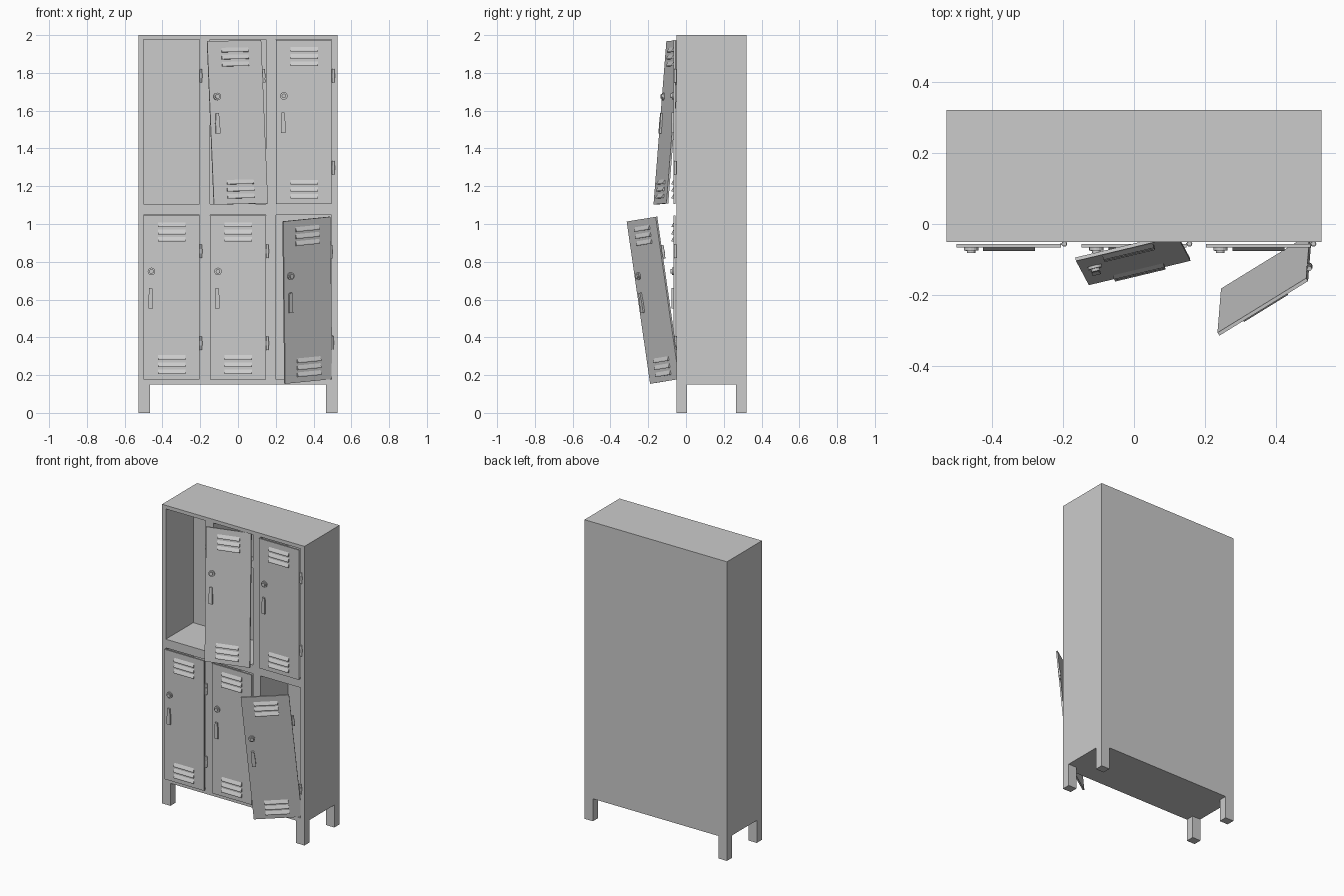
import bpy, bmesh
from mathutils import Matrix, Vector

if "Cube" in bpy.data.objects:
    bpy.data.objects.remove(bpy.data.objects["Cube"])

W, H, T = 0.294, 0.868, 0.01            # door width, height, thickness
COLS = (-0.499, -0.147, 0.202)          # left edge of each door column
ROWS = (0.176, 1.105)                   # bottom edge of each door row


def finish(bm, name, matrix=None):
    bmesh.ops.recalc_face_normals(bm, faces=bm.faces)
    me = bpy.data.meshes.new(name)
    bm.to_mesh(me)
    bm.free()
    ob = bpy.data.objects.new(name, me)
    bpy.context.collection.objects.link(ob)
    if matrix:
        ob.matrix_world = matrix
    return ob


def box(bm, lo, hi):
    lo, hi = Vector(lo), Vector(hi)
    m = Matrix.Translation((lo + hi) / 2) @ Matrix.Diagonal((*(hi - lo), 1))
    bmesh.ops.create_cube(bm, size=1, matrix=m)


def cyl(bm, centre, r, depth, along_y=False, sides=16):
    rot = Matrix.Rotation(1.5707963, 4, 'X') if along_y else Matrix.Identity(4)
    bmesh.ops.create_cone(bm, cap_ends=True, segments=sides, radius1=r, radius2=r,
                          depth=depth, matrix=Matrix.Translation(centre) @ rot)


def prism(bm, pts, offset):
    face = bm.faces.new([bm.verts.new(p) for p in pts])
    new = bmesh.ops.extrude_face_region(bm, geom=[face])['geom']
    bmesh.ops.translate(bm, vec=offset, verts=[v for v in new if isinstance(v, bmesh.types.BMVert)])
    bm.faces.ensure_lookup_table()


def hinges(matrix, levels):
    bm = bmesh.new()
    for z in levels:
        cyl(bm, (W + 0.009, T, z), 0.0065, 0.072, sides=12)
        cyl(bm, (W + 0.009, T, z), 0.008, 0.024, sides=12)
        box(bm, (W - 0.001, T - 0.001, z - 0.034), (W + 0.012, T + 0.003, z + 0.034))
    finish(bm, "door_hinges", matrix)


def door(matrix, levels):
    # slab: front face on local y = 0
    bm = bmesh.new()
    box(bm, (0, 0, 0), (W, T, H))
    finish(bm, "door_panel", matrix)
    # louvres: wedges leaning out toward the bottom
    bm = bmesh.new()
    for base in (0.03, 0.732):
        for i in range(3):
            z = base + i * 0.0375
            prism(bm, [(0.075, 0.001, z), (0.075, -0.01, z), (0.075, -0.01, z + 0.006),
                       (0.075, 0.001, z + 0.026)], (0.146, 0, 0))
    finish(bm, "door_vents", matrix)
    # lock: ring and barrel
    bm = bmesh.new()
    cyl(bm, (0.041, -0.003, 0.573), 0.020, 0.01, True)
    cyl(bm, (0.041, -0.007, 0.573), 0.012, 0.018, True)
    finish(bm, "door_lock", matrix)
    # handle: tapered pull
    bm = bmesh.new()
    prism(bm, [(0.025, 0.001, 0.377), (0.049, 0.001, 0.377), (0.049, 0.001, 0.43),
               (0.045, 0.001, 0.484), (0.029, 0.001, 0.484), (0.025, 0.001, 0.43)],
          (0, -0.011, 0))
    finish(bm, "door_handle", matrix)
    hinges(matrix, levels)


def tilted(origin, across, up):
    x = Vector(across).normalized()
    z = Vector(up)
    z = (z - x * z.dot(x)).normalized()
    y = z.cross(x)
    m = Matrix((x, y, z)).transposed().to_4x4()
    return Matrix.Translation(origin) @ m


# carcass with six compartments cut in
bm = bmesh.new()
box(bm, (-0.527, -0.05, 0.15), (0.527, 0.32, 2.0))
body = finish(bm, "locker_body")
bm = bmesh.new()
for x in COLS:
    for z in ROWS:
        box(bm, (x, -0.1, z), (x + W, 0.24, z + H + 0.003))
cutter = finish(bm, "compartment_cutter")
cutter.hide_render = True
mod = body.modifiers.new("compartments", 'BOOLEAN')
mod.operation, mod.solver, mod.object = 'DIFFERENCE', 'EXACT', cutter
bpy.context.view_layer.objects.active = body
bpy.ops.object.modifier_apply(modifier=mod.name)
bpy.data.objects.remove(cutter)

# legs
bm = bmesh.new()
for x in (-0.527, 0.465):
    for y in (-0.05, 0.265):
        box(bm, (x, y, 0), (x + 0.062, y + 0.055, 0.15))
finish(bm, "legs")

# closed doors, two loose doors, and one missing door with a leftover hinge
PAIR = (0.193, 0.679)
for c, r in ((0, 0), (1, 0), (2, 1)):
    door(Matrix.Translation((COLS[c], -0.066, ROWS[r])), PAIR)
door(tilted((-0.127, -0.172, 1.103), (0.284, 0.068, 0.0065), (-0.036, 0.068, 0.865)), PAIR[1:])
door(tilted((0.25, -0.19, 0.154), (0.239, 0.147, 0.024), (-0.014, -0.127, 0.862)), PAIR)
hinges(Matrix.Translation((COLS[0], -0.066, ROWS[1])), PAIR[1:])
